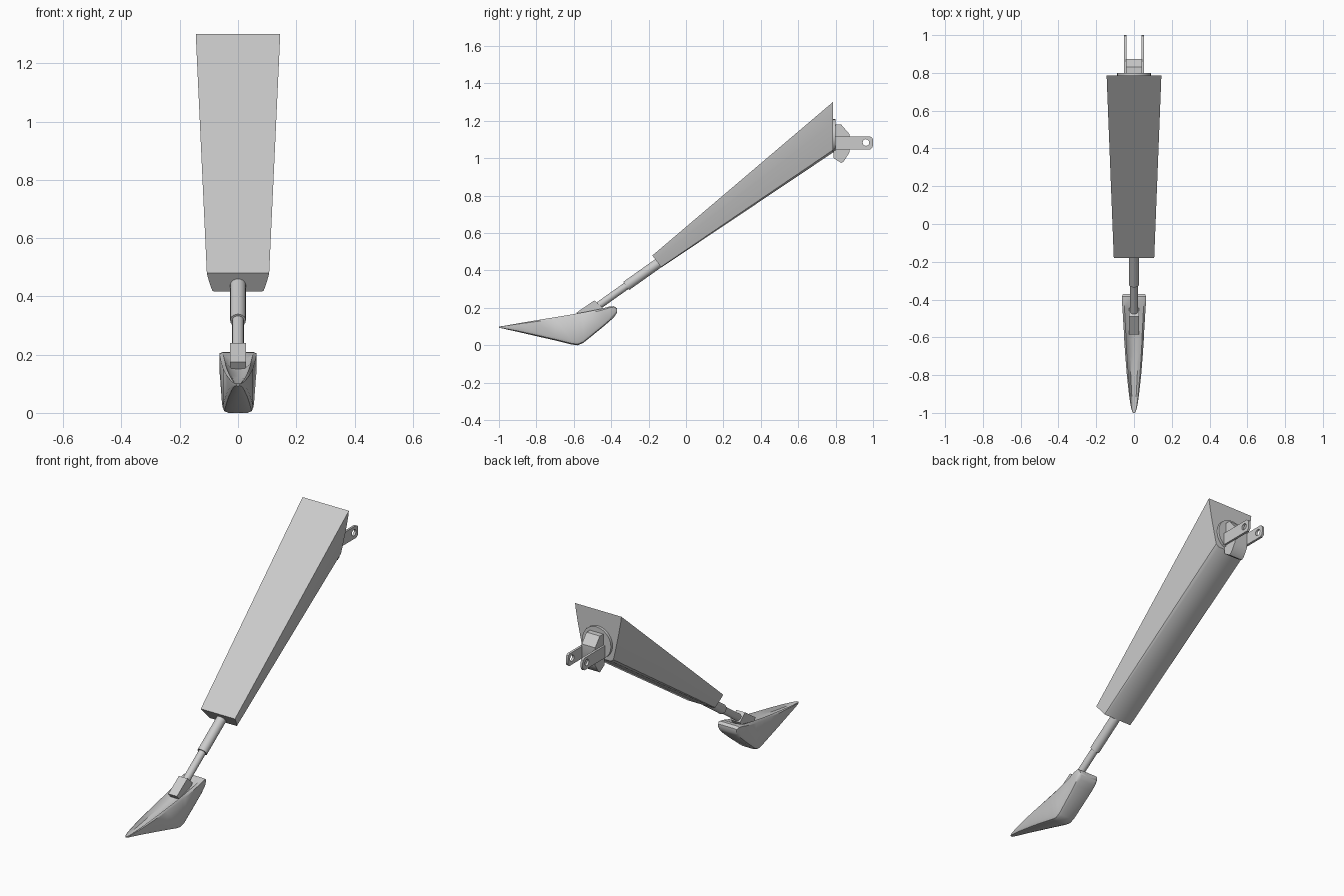
import bpy, bmesh, math
from mathutils import Vector

if "Cube" in bpy.data.objects:
    bpy.data.objects.remove(bpy.data.objects["Cube"])


def finish(bm, name, angle=35):
    bmesh.ops.remove_doubles(bm, verts=bm.verts, dist=1e-5)
    bmesh.ops.recalc_face_normals(bm, faces=bm.faces)
    me = bpy.data.meshes.new(name)
    bm.to_mesh(me)
    bm.free()
    ob = bpy.data.objects.new(name, me)
    bpy.context.collection.objects.link(ob)
    bpy.ops.object.select_all(action='DESELECT')
    ob.select_set(True)
    bpy.context.view_layer.objects.active = ob
    bpy.ops.object.shade_smooth_by_angle(angle=math.radians(angle))
    return ob


def loft(name, sections, angle=35):
    """Skin closed rings of equal length and cap both ends."""
    bm = bmesh.new()
    rings = [[bm.verts.new(p) for p in s] for s in sections]
    n = len(rings[0])
    for a, b in zip(rings, rings[1:]):
        for i in range(n):
            j = (i + 1) % n
            bm.faces.new((a[i], a[j], b[j], b[i]))
    bm.faces.new(rings[0])
    bm.faces.new(rings[-1])
    return finish(bm, name, angle)


def extrude_x(name, profile, x0, x1):
    return loft(name, [[(x, y, z) for y, z in profile] for x in (x0, x1)])


def tube(name, a, b, r, sides=20):
    a, b = Vector(a), Vector(b)
    rot = (b - a).to_track_quat('Z', 'Y')
    ring = [rot @ Vector((r * math.cos(2 * math.pi * i / sides),
                          r * math.sin(2 * math.pi * i / sides), 0)) for i in range(sides)]
    return loft(name, [[p + v for v in ring] for p in (a, b)])


def mirrored(half):
    return half + [(-x, y, z) for x, y, z in reversed(half) if x > 1e-6]


# Tapered housing: flat front plate with a rounded, narrower back
def housing_end(w, w_low, top, low):
    half = []
    for u, t in ((0, 0), (0.08, 0.12), (0.35, 0.4), (0.75, 0.75), (1, 0.95), (1.35, 1)):
        x = w + (w_low - w) * u
        half.append((x, top[0] + (low[0] - top[0]) * t, top[1] + (low[1] - top[1]) * t))
    return mirrored(half)


loft("housing", [housing_end(0.107, 0.088, (-0.18, 0.48), (-0.132, 0.416)),
                 housing_end(0.145, 0.095, (0.785, 1.30), (0.785, 1.03))])

# Telescoping strut
tube("outer_strut", (0, -0.08, 0.487), (0, -0.32, 0.317), 0.027)
tube("inner_strut", (0, -0.30, 0.331), (0, -0.50, 0.189), 0.020)

# Ankle joint
extrude_x("ankle", [(-0.445, 0.20), (-0.49, 0.24), (-0.585, 0.175), (-0.56, 0.145), (-0.46, 0.175)],
          -0.027, 0.027)


# Pointed boat-shaped foot with a shallow trough on top
def foot_section(y, top, low, w, depth):
    h = top - low
    r = min(0.02, h * 0.45, w * 0.6)
    d = min(depth, h * 0.4)
    return mirrored([(0, y, top - d), (w * 0.45, y, top - d * 0.85), (w * 0.82, y, top), (w, y, top - h * 0.08),
                     (w, y, low + r), (w - 0.3 * r, y, low + 0.3 * r), (w - r, y, low), (0, y, low)])


foot = [(-1.0, 0.100, 0.093, 0.006, 0), (-0.98, 0.103, 0.090, 0.014, 0.003),
        (-0.95, 0.108, 0.083, 0.020, 0.01), (-0.9, 0.117, 0.072, 0.027, 0.016),
        (-0.8, 0.134, 0.049, 0.038, 0.022), (-0.7, 0.150, 0.026, 0.046, 0.025),
        (-0.61, 0.165, 0.004, 0.052, 0.025), (-0.58, 0.171, 0.0, 0.053, 0.025),
        (-0.55, 0.176, 0.012, 0.055, 0.022), (-0.45, 0.196, 0.093, 0.061, 0.012),
        (-0.41, 0.207, 0.127, 0.064, 0), (-0.385, 0.209, 0.150, 0.064, 0),
        (-0.37, 0.198, 0.172, 0.058, 0)]
loft("foot", [foot_section(*s) for s in foot], 40)

# Mounting disc and knuckle on the back
tube("mount_disc", (0, 0.78, 1.12), (0, 0.80, 1.12), 0.09, 24)
extrude_x("mount_knuckle", [(0.785, 1.18), (0.83, 1.18), (0.873, 1.13), (0.873, 1.03),
                            (0.845, 0.985), (0.83, 0.975), (0.79, 1.0)], -0.042, 0.042)

# Fork prongs with a pin hole
prong_profile = [(0.79, 1.048), (0.985, 1.048), (0.996, 1.058), (1.0, 1.07),
                 (1.0, 1.098), (0.995, 1.11), (0.983, 1.117), (0.79, 1.117)]
prong = extrude_x("fork_prongs", prong_profile, 0.040, 0.053)
hole = tube("pin_hole_cutter", (0, 0.962, 1.084), (0.1, 0.962, 1.084), 0.018, 12)
hole.hide_render = True
cut = prong.modifiers.new("hole", 'BOOLEAN')
cut.object = hole
cut.operation = 'DIFFERENCE'
bpy.context.view_layer.objects.active = prong
bpy.ops.object.modifier_apply(modifier=cut.name)
bpy.data.objects.remove(hole)
prong.modifiers.new("mirror", 'MIRROR')
